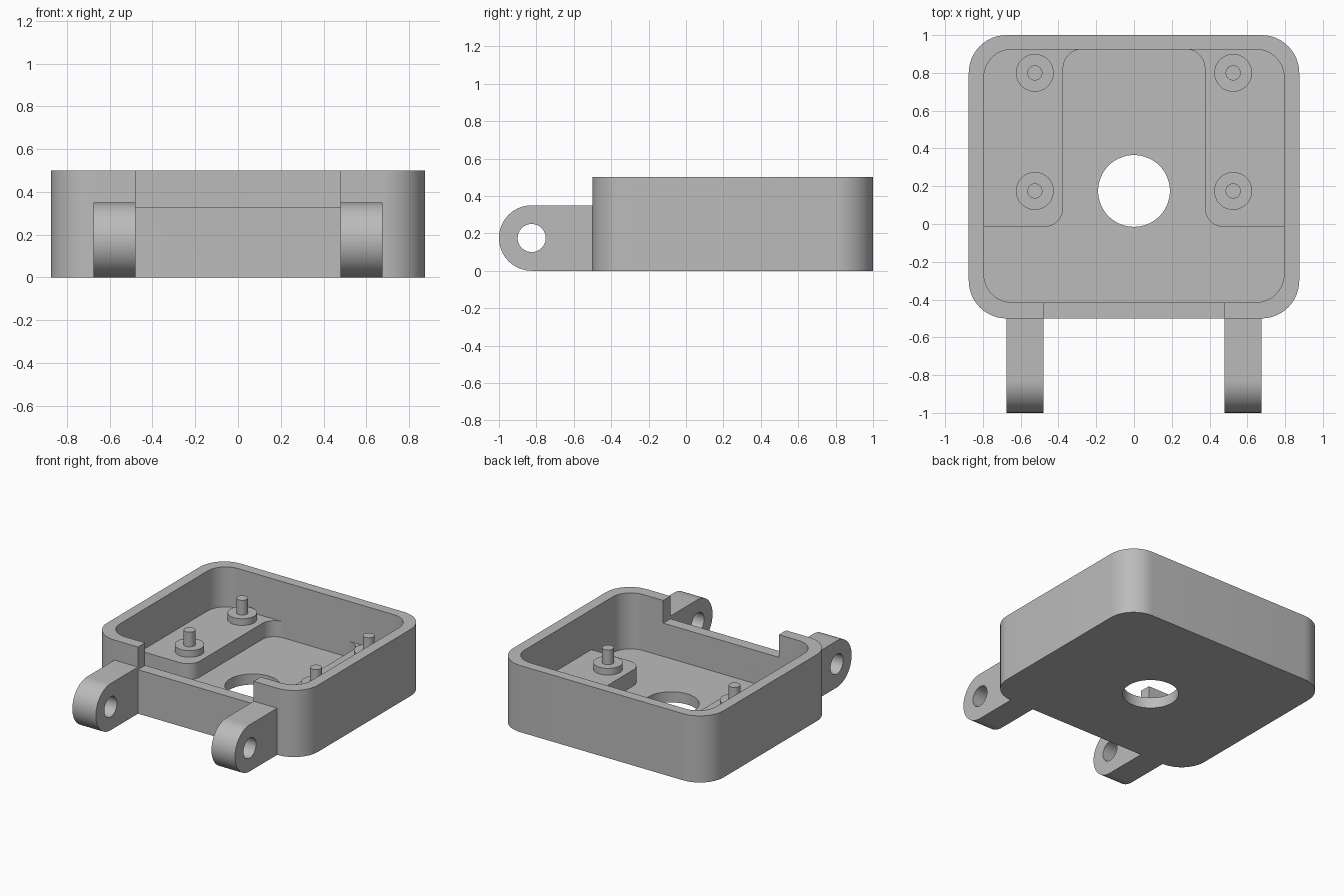
import bpy, bmesh
from math import pi, cos, sin, radians

cube = bpy.data.objects.get("Cube")
if cube:
    bpy.data.objects.remove(cube, do_unlink=True)

grey = bpy.data.materials.new("plain grey")
grey.use_nodes = True
grey.diffuse_color = (0.5, 0.5, 0.5, 1)
grey.node_tree.nodes["Principled BSDF"].inputs["Base Color"].default_value = (0.5, 0.5, 0.5, 1)


def arc(cx, cy, r, start, end, steps=12):
    """Points on an arc, angles in degrees."""
    angles = [radians(start + (end - start) * i / steps) for i in range(steps + 1)]
    return [(cx + r * cos(a), cy + r * sin(a)) for a in angles]


def circle(cx, cy, r, steps=48):
    return arc(cx, cy, r, 0, 360, steps)[:-1]


def rounded_rect(x0, x1, y0, y1, r):
    return (arc(x1 - r, y1 - r, r, 0, 90) + arc(x0 + r, y1 - r, r, 90, 180)
            + arc(x0 + r, y0 + r, r, 180, 270) + arc(x1 - r, y0 + r, r, 270, 360))


def prism(name, outline, low, high, along_x=False):
    """Extrude an outline along z, or a (y, z) outline along x."""
    bm = bmesh.new()
    verts = [bm.verts.new((low, u, v) if along_x else (u, v, low)) for u, v in outline]
    face = bm.faces.new(verts)
    result = bmesh.ops.extrude_face_region(bm, geom=[face])
    moved = [g for g in result["geom"] if isinstance(g, bmesh.types.BMVert)]
    depth = high - low
    bmesh.ops.translate(bm, verts=moved, vec=(depth, 0, 0) if along_x else (0, 0, depth))
    bmesh.ops.recalc_face_normals(bm, faces=bm.faces)
    mesh = bpy.data.meshes.new(name)
    bm.to_mesh(mesh)
    bm.free()
    mesh.materials.append(grey)
    obj = bpy.data.objects.new(name, mesh)
    bpy.context.collection.objects.link(obj)
    return obj


def activate(obj):
    bpy.ops.object.select_all(action="DESELECT")
    obj.select_set(True)
    bpy.context.view_layer.objects.active = obj


def cut(obj, cutter):
    cutter.hide_render = True
    mod = obj.modifiers.new("cut", "BOOLEAN")
    mod.operation = "DIFFERENCE"
    mod.solver = "EXACT"
    mod.object = cutter
    activate(obj)
    bpy.ops.object.modifier_apply(modifier=mod.name)
    bpy.data.objects.remove(cutter, do_unlink=True)


def finish(obj):
    activate(obj)
    bpy.ops.object.shade_smooth_by_angle(angle=radians(30))


# Open tray with a floor hole and a lowered front wall
tray = prism("tray", rounded_rect(-0.875, 0.875, -0.5, 1.0, 0.2), 0, 0.5)
cut(tray, prism("cavity_cutter", rounded_rect(-0.795, 0.795, -0.415, 0.925, 0.15), 0.08, 0.7))
cut(tray, prism("hole_cutter", circle(0, 0.175, 0.19, 64), -0.1, 0.2))
notch = [(-0.48, -0.6), (0.48, -0.6), (0.48, -0.3), (-0.48, -0.3)]
cut(tray, prism("notch_cutter", notch, 0.33, 0.7))
finish(tray)

for side, s in (("left", 1), ("right", -1)):
    # Raised platform: rounded front corner, flared into the back wall
    outline = ([(0.82, -0.015)] + arc(0.475, 0.085, 0.1, 270, 180)
               + arc(0.275, 0.825, 0.1, 0, 90) + [(0.275, 0.95), (0.82, 0.95)])
    # Trim the hidden outer corner so it stays inside the rounded wall
    outline = outline[:-1] + [(0.72, 0.95), (0.82, 0.85)]
    finish(prism(side + "_platform", [(s * x, y) for x, y in outline], 0.06, 0.2))

    # Mounting bosses and pins
    for end, y in (("front", 0.175), ("back", 0.8)):
        finish(prism(f"{side}_{end}_boss", circle(s * 0.525, y, 0.1), 0.19, 0.25))
        finish(prism(f"{side}_{end}_pin", circle(s * 0.525, y, 0.04, 32), 0.24, 0.36))

    # Hinge lug with a cross hole
    profile = [(-0.5, 0), (-0.5, 0.35)] + arc(-0.825, 0.175, 0.175, 90, 270, 32)
    x0, x1 = sorted((s * 0.48, s * 0.675))
    lug = prism(side + "_hinge_lug", profile, x0, x1, True)
    cut(lug, prism("pin_hole_cutter", circle(-0.825, 0.175, 0.075), x0 - 0.1, x1 + 0.1, True))
    finish(lug)
